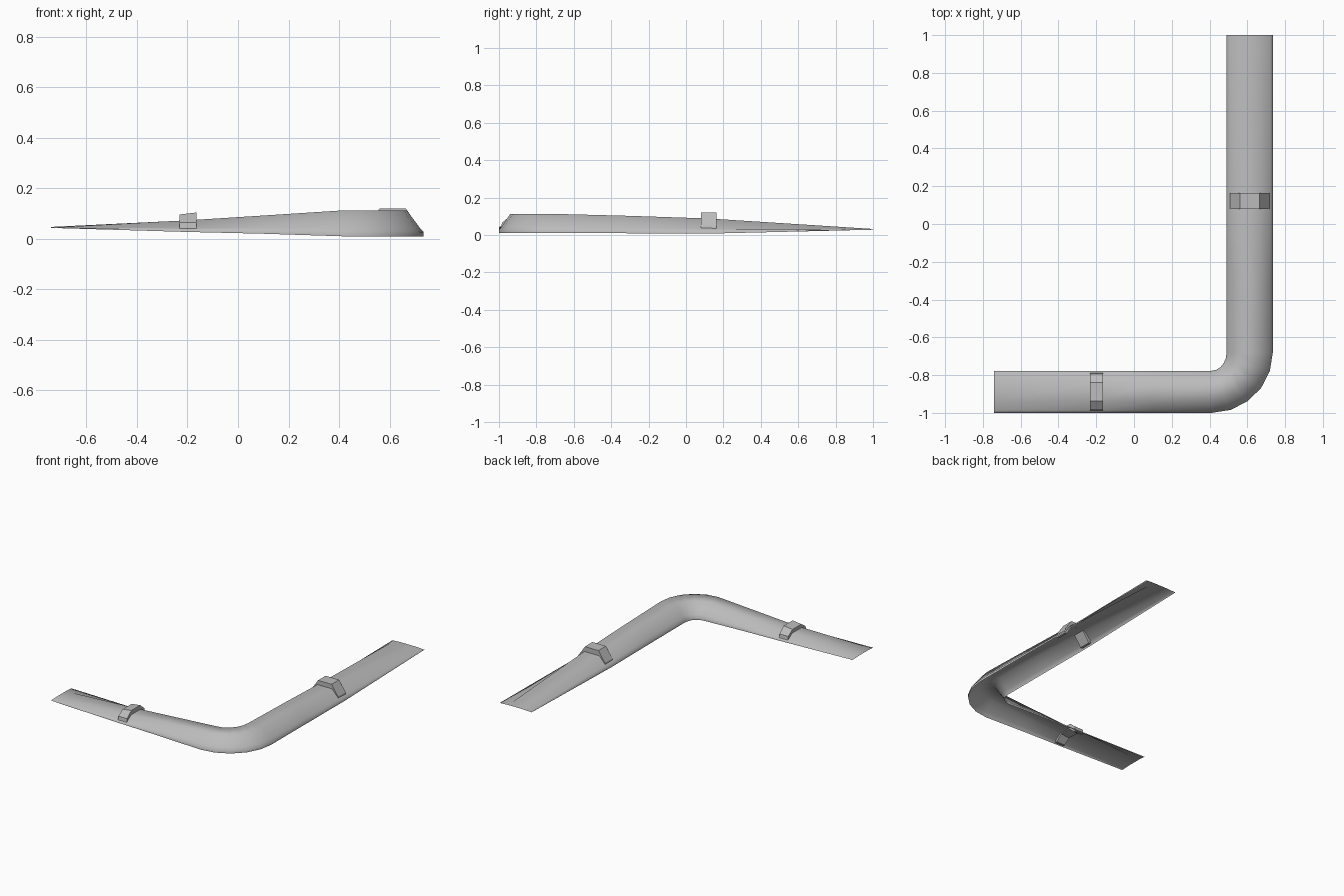
import bpy, bmesh, math
from mathutils import Vector

cube = bpy.data.objects.get("Cube")
if cube:
    bpy.data.objects.remove(cube, do_unlink=True)

grey = bpy.data.materials.new("plain grey")
grey.use_nodes = True
GREY = (0.5, 0.5, 0.5, 1)
grey.diffuse_color = GREY
grey.node_tree.nodes["Principled BSDF"].inputs["Base Color"].default_value = GREY


def finish(name, bm, angle):
    bmesh.ops.recalc_face_normals(bm, faces=bm.faces)
    # open shells must face upward
    if sum(f.normal.z * f.calc_area() for f in bm.faces) < -0.01:
        bmesh.ops.reverse_faces(bm, faces=bm.faces)
    mesh = bpy.data.meshes.new(name)
    bm.to_mesh(mesh)
    bm.free()
    mesh.materials.append(grey)
    ob = bpy.data.objects.new(name, mesh)
    bpy.context.collection.objects.link(ob)
    bpy.ops.object.select_all(action="DESELECT")
    ob.select_set(True)
    bpy.context.view_layer.objects.active = ob
    bpy.ops.object.shade_smooth_by_angle(angle=math.radians(angle))
    return ob


# Cross-section of the arched shell: fraction across, fraction of height
HALF = [(0, 0), (0, 0.16), (0.06, 0.32), (0.27, 1)]
ARCH = HALF + [(1 - t, h) for t, h in reversed(HALF)]


def section(outer, inner, low, high):
    return [Vector((*Vector(outer).lerp(Vector(inner), t), low + h * (high - low)))
            for t, h in ARCH]


# Stations along the bent shell: front arm, corner, side arm
rings = []
for x, low, high in [(-0.74, 0.043, 0.047), (-0.2, 0.027, 0.073), (0.1, 0.02, 0.092)]:
    rings.append(section((x, -1), (x, -0.777), low, high))
STEPS = 5
for i in range(STEPS + 1):
    a = math.pi / 2 * i / STEPS
    s, c = math.sin(a), math.cos(a)
    rings.append(section((0.41 + 0.325 * s, -0.68 - 0.32 * c),
                         (0.41 + 0.08 * s, -0.68 - 0.097 * c), 0.01, 0.112))
for y, low, high in [(-0.3, 0.009, 0.102), (0.12, 0.007, 0.088), (1, 0.028, 0.032)]:
    rings.append(section((0.735, y), (0.49, y), low, high))

bm = bmesh.new()
grid = [[bm.verts.new(p) for p in ring] for ring in rings]
for r0, r1 in zip(grid, grid[1:]):
    for j in range(len(ARCH) - 1):
        bm.faces.new((r0[j], r0[j + 1], r1[j + 1], r1[j]))
finish("bent_channel", bm, 80)


# Raised straps: a trapezoid hoop with thickness, open underneath
def strap(name, along_x, start, end, edges, low, tops):
    a, b = edges
    w = b - a
    bm = bmesh.new()
    loops = []
    for pos, top in ((start, tops[0]), (end, tops[1])):
        outer = [(a, low), (a + w * 0.03, low + 0.035), (a + w * 0.26, top),
                 (b - w * 0.26, top), (b - w * 0.03, low + 0.035), (b, low)]
        inner = [(a + 0.015, low), (a + w * 0.3, top - 0.035),
                 (b - w * 0.3, top - 0.035), (b - 0.015, low)]
        pts = outer + inner[::-1]
        loops.append([bm.verts.new((pos, s, z) if along_x else (s, pos, z))
                      for s, z in pts])
    n = len(loops[0])
    for i in range(n):
        j = (i + 1) % n
        bm.faces.new((loops[0][i], loops[0][j], loops[1][j], loops[1][i]))
    for loop in loops:
        bm.faces.new(loop)
    finish(name, bm, 20)


strap("front_strap", True, -0.232, -0.165, (-0.99, -0.787), 0.03, (0.096, 0.104))
strap("side_strap", False, 0.08, 0.163, (0.504, 0.721), 0.012, (0.12, 0.12))
